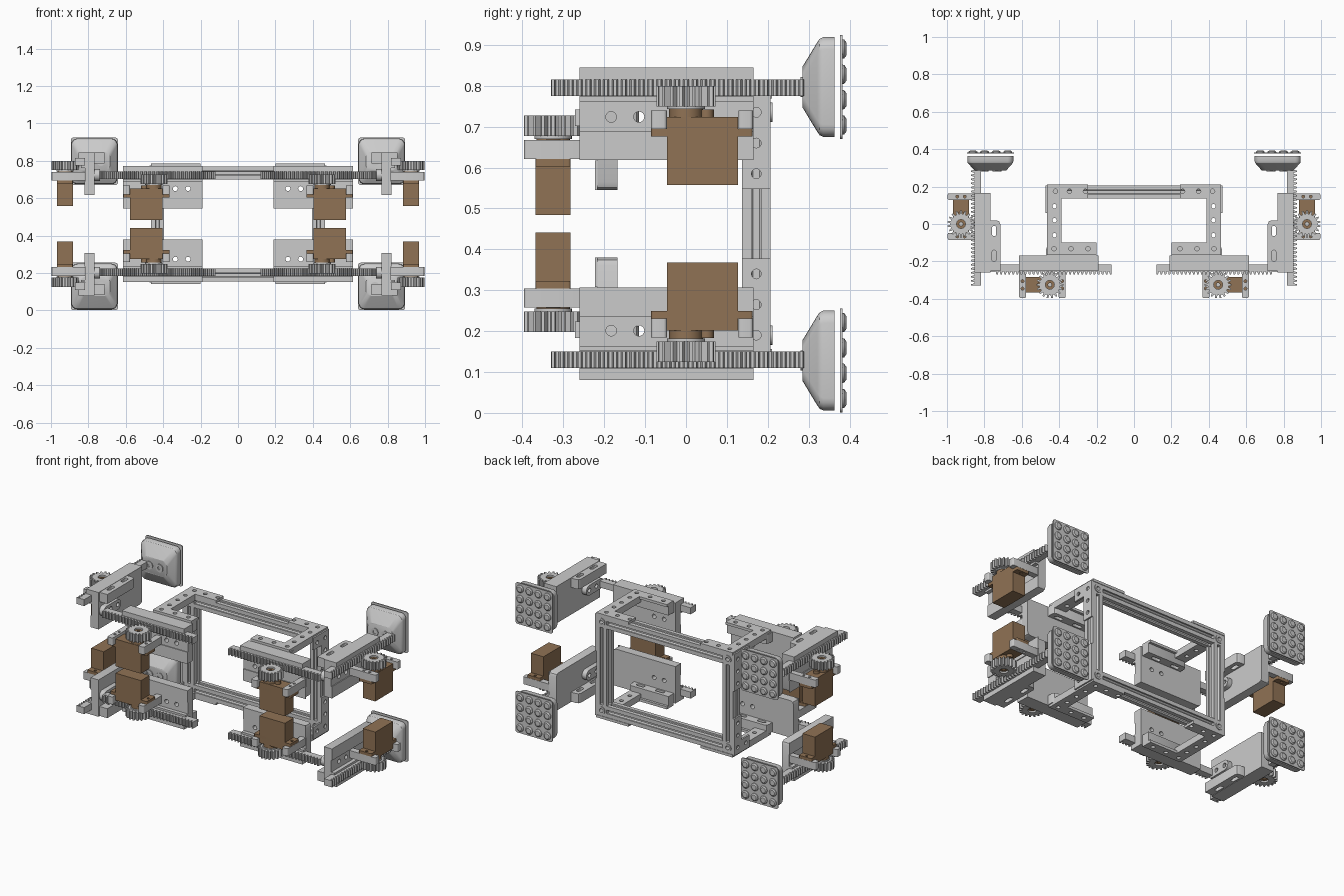
import bpy, bmesh
from math import pi, sin, cos
from mathutils import Matrix

if "Cube" in bpy.data.objects:
    bpy.data.objects.remove(bpy.data.objects["Cube"])

ZC = 0.4625                      # mirror plane height
brown = bpy.data.materials.new("servo_brown")
brown.diffuse_color = (0.28, 0.17, 0.09, 1)
brown.use_nodes = True
brown.node_tree.nodes["Principled BSDF"].inputs["Base Color"].default_value = brown.diffuse_color

# ---------- 2D outlines ----------
def rrect(a0, a1, b0, b1, r=0, n=4):
    if r == 0:
        return [(a0, b0), (a1, b0), (a1, b1), (a0, b1)]
    pts = []
    for k, (a, b) in enumerate([(a1 - r, b1 - r), (a0 + r, b1 - r), (a0 + r, b0 + r), (a1 - r, b0 + r)]):
        pts += [(a + r * cos((k + i / n) * pi / 2), b + r * sin((k + i / n) * pi / 2)) for i in range(n + 1)]
    return pts

def circle(a, b, r, n=16):
    return [(a + r * cos(2 * pi * i / n), b + r * sin(2 * pi * i / n)) for i in range(n)]

# ---------- solids ----------
AXES = {'x': lambda a, b, h: (h, a, b), 'y': lambda a, b, h: (a, h, b), 'z': lambda a, b, h: (a, b, h)}

def prism(bm, outer, lo, hi, axis='z', holes=()):
    """Extrude an outline with holes along an axis."""
    put, top, edges, walls = AXES[axis], {}, [], []
    for loop in [outer, *holes]:
        vs = [bm.verts.new(put(a, b, lo)) for a, b in loop]
        for v, (a, b) in zip(vs, loop):
            top[v] = bm.verts.new(put(a, b, hi))
        for i, v in enumerate(vs):
            w = vs[i - 1]
            edges.append(bm.edges.new((w, v)))
            walls.append((w, v))
    if holes:
        res = bmesh.ops.triangle_fill(bm, use_beauty=True, edges=edges, normal=put(0, 0, 1))
        caps = [g for g in res['geom'] if isinstance(g, bmesh.types.BMFace)]
    else:
        caps = [bm.faces.new(list(top)[:len(outer)])]
    for f in caps:
        bm.faces.new([top[v] for v in reversed(f.verts)])
    for w, v in walls:
        bm.faces.new((w, v, top[v], top[w]))

def box(bm, x0, x1, y0, y1, z0, z1, r=0, holes=()):
    prism(bm, rrect(x0, x1, y0, y1, r), z0, z1, 'z', holes)

def loft(bm, rings):
    vs = [[bm.verts.new(p) for p in ring] for ring in rings]
    n = len(vs[0])
    for lo, hi in zip(vs, vs[1:]):
        for i in range(n):
            bm.faces.new((lo[i - 1], lo[i], hi[i], hi[i - 1]))
    bm.faces.new(vs[0])
    bm.faces.new(vs[-1])

def emit(name, bm, mats, material=None):
    """Make one object per placement matrix, smooth with sharp edges."""
    for i, m in enumerate(mats):
        b = bm.copy()
        bmesh.ops.transform(b, matrix=m, verts=b.verts)
        bmesh.ops.recalc_face_normals(b, faces=b.faces)
        for f in b.faces:
            f.smooth = True
        for e in b.edges:
            e.smooth = len(e.link_faces) == 2 and e.calc_face_angle(0) < 0.5
        me = bpy.data.meshes.new(name)
        b.to_mesh(me)
        b.free()
        if material:
            me.materials.append(material)
        bpy.context.collection.objects.link(bpy.data.objects.new(f"{name}_{i + 1}", me))
    bm.free()

# ---------- placements: four corners, two sliders per corner ----------
T = Matrix.Translation
corners = [T((0, 0, ZC)) @ Matrix.Diagonal((sx, 1, sz, 1)) @ T((0, 0, -ZC)) for sx in (1, -1) for sz in (1, -1)]
inner = T((0.45, -0.325, -0.073)) @ Matrix.Rotation(-pi / 2, 4, 'Z') @ T((-0.925, 0, 0))
units = corners + [c @ inner for c in corners]

# ---------- slider carriage: plate, channel, slotted flange ----------
bm = bmesh.new()
plate = [(-.26, .618), (.145, .618), (.159, .624), (.165, .638), (.165, .845), (-.26, .845)]
prism(bm, plate, .768, .817, 'x', [circle(-.183, .724, .013), circle(-.115, .724, .013)])
box(bm, .817, .822, -.26, .165, .618, .69)
box(bm, .80, .852, -.26, .165, .816, .845)
box(bm, .80, .84, -.26, .165, .762, .774)
flange = [(.77, -.25), (.715, -.25), (.715, .0), (.721, .014), (.735, .02), (.77, .02)]
prism(bm, flange, .785, .843, 'z', [rrect(.737, .759, -.065, -.01, .0105), rrect(.737, .759, -.2, -.14, .0105)])
emit("slider_carriage", bm, units)

# ---------- servo holder blocks ----------
bm = bmesh.new()
for y0, y1 in ((-.085, -.047), (.128, .164)):
    ym = (y0 + y1) / 2
    box(bm, .815, .996, y0, y1, .694, .74, .008, [circle(.905, ym, .008, 10), circle(.945, ym, .008, 10)])
emit("servo_holder", bm, units)

# ---------- rack with bolt tab ----------
P = 0.0217
pts = [(.817, .29), (.817, -.33), (.853, -.33)]
for i in range(-15, 14):
    y = i * P
    pts += [(.853, y - .0075), (.871, y - .0035), (.871, y + .0035), (.853, y + .0075)]
pts = [p for p in pts if p[1] >= -.33 and p[1] <= .29] + [(.853, .29)]
bm = bmesh.new()
prism(bm, pts, .775, .815)
prism(bm, rrect(.685, .853, .765, .828, .03), .288, .318, 'y',
      [circle(.783, .797, .013), circle(.715, .797, .013)])
emit("gear_rack", bm, units)

# ---------- pinion ----------
pts = []
N = 18
for i in range(N):
    c = 2 * pi * (i + .5) / N
    pts += [(.925 + r * cos(c + a), r * sin(c + a)) for r, a in ((.055, -.12), (.072, -.06), (.072, .06), (.055, .12))]
bm = bmesh.new()
prism(bm, pts, .75, .80, 'z', [circle(.925, 0, .024)])
prism(bm, circle(.925, 0, .046, 24), .743, .7505)
emit("pinion_gear", bm, units)

# ---------- servo ----------
bm = bmesh.new()
box(bm, .8825, .9675, -.046, .127, .557, .724)
box(bm, .8825, .9675, -.085, .163, .676, .694, .006,
    [circle(.925, -.067, .008, 10), circle(.925, .146, .008, 10)])
prism(bm, circle(.925, 0, .041, 24), .72, .743)
prism(bm, circle(.925, .05, .018), .72, .742)
prism(bm, circle(.925, 0, .024), .74, .79, 'z', [circle(.925, 0, .01, 10)])
emit("servo_motor", bm, units, brown)

# ---------- flared foot ----------
FX, FZ = .768, .797
bm = bmesh.new()
rings = []
for y, hx, hz, r in ((.285, .084, .05, .03), (.32, .115, .108, .03), (.327, .121, .118, .03),
                     (.336, .123, .122, .03), (.363, .123, .122, .03)):
    rings.append([(a, y, b) for a, b in rrect(FX - hx, FX + hx, FZ - hz, FZ + hz, r)])
loft(bm, rings)
for dx in (-.035, .035):
    prism(bm, circle(FX + dx, FZ, .024), .28, .30, 'y', [circle(FX + dx, FZ, .011)])
emit("flared_foot", bm, corners)

# ---------- grip pad with 4x4 studs ----------
bm = bmesh.new()
prism(bm, rrect(FX - .126, FX + .126, FZ - .127, FZ + .127, .014), .377, .383, 'y')
for i in range(4):
    for j in range(4):
        x, z = FX + (i - 1.5) * .062, FZ + (j - 1.5) * .062
        loft(bm, [[(a, y, b) for a, b in circle(x, z, r)]
                  for y, r in ((.381, .024), (.387, .023), (.392, .016))])
emit("grip_pad", bm, corners)

# ---------- slotted frame rails and posts ----------
side = [(.035, -.035), (.035, -.011), (.026, -.011), (.026, -.019), (.013, -.008),
        (.013, .008), (.026, .019), (.026, .011), (.035, .011)]
prof = []
for k in range(4):
    c, s = round(cos(k * pi / 2)), round(sin(k * pi / 2))
    prof += [(a * c - b * s, a * s + b * c) for a, b in side]
FY, PX, RZ = .172, .43, .735
bm = bmesh.new()
prism(bm, [(a + FY, b + RZ) for a, b in prof], -.395, .395, 'x')
emit("frame_rail", bm, [corners[0], corners[1]])
bm = bmesh.new()
prism(bm, [(a + PX, b + FY) for a, b in prof], 2 * ZC - .70, .70, 'z')
emit("frame_post", bm, [corners[0], corners[2]])
bm = bmesh.new()
prism(bm, rrect(PX - .035, PX + .035, RZ - .035, RZ + .035, .006), FY - .035, FY + .035, 'y', [circle(PX, RZ, .017)])
prism(bm, circle(PX, RZ, .024), FY + .03, FY + .04, 'y', [circle(PX, RZ, .012)])
emit("frame_corner", bm, corners)

# ---------- C-shaped mounting bracket ----------
bm = bmesh.new()
out = [(.245, .21), (.245, .137), (.388, .137), (.388, -.10), (.20, -.10), (.20, -.165), (.465, -.165), (.465, .21)]
spots = [(.26, .175), (.345, .175), (.42, .175), (.425, .095), (.425, .02), (.425, -.06),
         (.246, -.132), (.337, -.132), (.428, -.132)]
prism(bm, out, .769, .785, 'z', [circle(x, y, .012, 12) for x, y in spots])
box(bm, .388, .465, -.165, .138, .745, .771, 0, [circle(.425, y, .012, 12) for y in (.095, .02, -.06)])
emit("mounting_bracket", bm, corners)

# ---------- side corner plate ----------
bm = bmesh.new()
out = [(.207, .775), (.06, .775), (.06, .70), (.137, .70), (.137, .547), (.207, .547)]
prism(bm, out, .463, .474, 'x', [circle(.172, z, .012, 12) for z in (.735, .66, .585)] + [circle(.095, .735, .012, 12)])
emit("side_plate", bm, corners)
